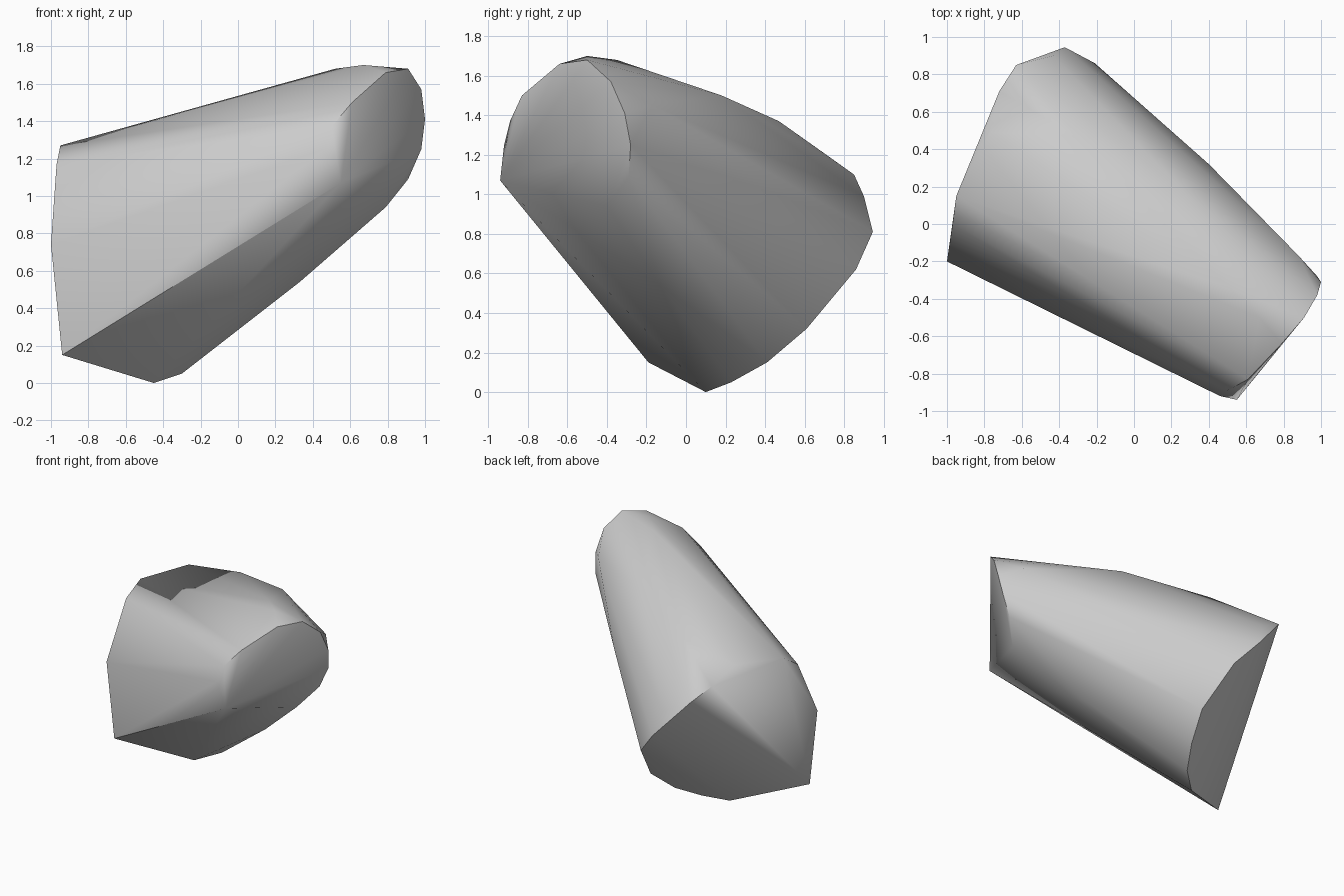
import bpy
import bmesh
import math

# Remove the default object
default_cube = bpy.data.objects.get("Cube")
if default_cube:
    bpy.data.objects.remove(default_cube, do_unlink=True)


def make_material(name, colour):
    """Create one flat material shown alike in viewport and render."""
    material = bpy.data.materials.new(name)
    material.use_nodes = True
    material.diffuse_color = colour
    shader = material.node_tree.nodes.get("Principled BSDF")
    shader.inputs["Base Color"].default_value = colour
    return material


def hull_between(name, sections, material, crease_angle):
    """Wrap a convex skin around a list of cross-section outlines."""
    mesh_builder = bmesh.new()
    for section in sections:
        for point in section:
            mesh_builder.verts.new(point)
    result = bmesh.ops.convex_hull(mesh_builder, input=mesh_builder.verts[:])
    # Drop any points that ended up inside the skin
    inside = [item for item in mesh_builder.verts if not item.link_faces]
    bmesh.ops.delete(mesh_builder, geom=inside, context="VERTS")
    bmesh.ops.recalc_face_normals(mesh_builder, faces=mesh_builder.faces[:])

    mesh = bpy.data.meshes.new(name)
    mesh_builder.to_mesh(mesh)
    mesh_builder.free()
    mesh.materials.append(material)

    shape = bpy.data.objects.new(name, mesh)
    bpy.context.collection.objects.link(shape)
    bpy.ops.object.select_all(action="DESELECT")
    shape.select_set(True)
    bpy.context.view_layer.objects.active = shape
    bpy.ops.object.shade_smooth_by_angle(angle=math.radians(crease_angle))
    return shape


# Outline of the broad end, from the sharp lower corner round
broad_end = [
    (-.94, -.19, .15), (-.45, .1, 0), (-.3, .23, .05), (-.19, .41, .15),
    (-.12, .61, .32), (-.21, .86, .62), (-.37, .945, .81), (-.43, .9, .99),
    (-.63, .85, 1.1), (-.72, .71, 1.2), (-.77, .49, 1.3), (-.95, .15, 1.27),
    (-.97, 0, 1.17), (-1, -.2, .74),
]

# Slight swelling along the middle of the body
middle = [
    (-.31, .47, 1.37), (.26, .18, 1.5), (.4, .32, 1.05), (.33, -.13, .54),
]

# Shoulder just behind the narrow end
shoulder = [(.52, -.35, 1.68), (.67, -.5, 1.7), (.88, -.17, 1.45)]

# Outline of the narrow end, from its sharp lower corner round
narrow_end = [
    (.55, -.94, 1.07), (.46, -.92, 1.25), (.5, -.89, 1.37), (.61, -.83, 1.5),
    (.79, -.64, 1.66), (.91, -.5, 1.68), (.98, -.38, 1.57), (1, -.31, 1.41),
    (.98, -.28, 1.25), (.91, -.29, 1.09), (.79, -.4, .94),
]

plain_grey = make_material("plain_grey", (.6, .6, .6, 1))
hull_between("tapered_body", [broad_end, middle, shoulder, narrow_end],
             plain_grey, crease_angle=50)
